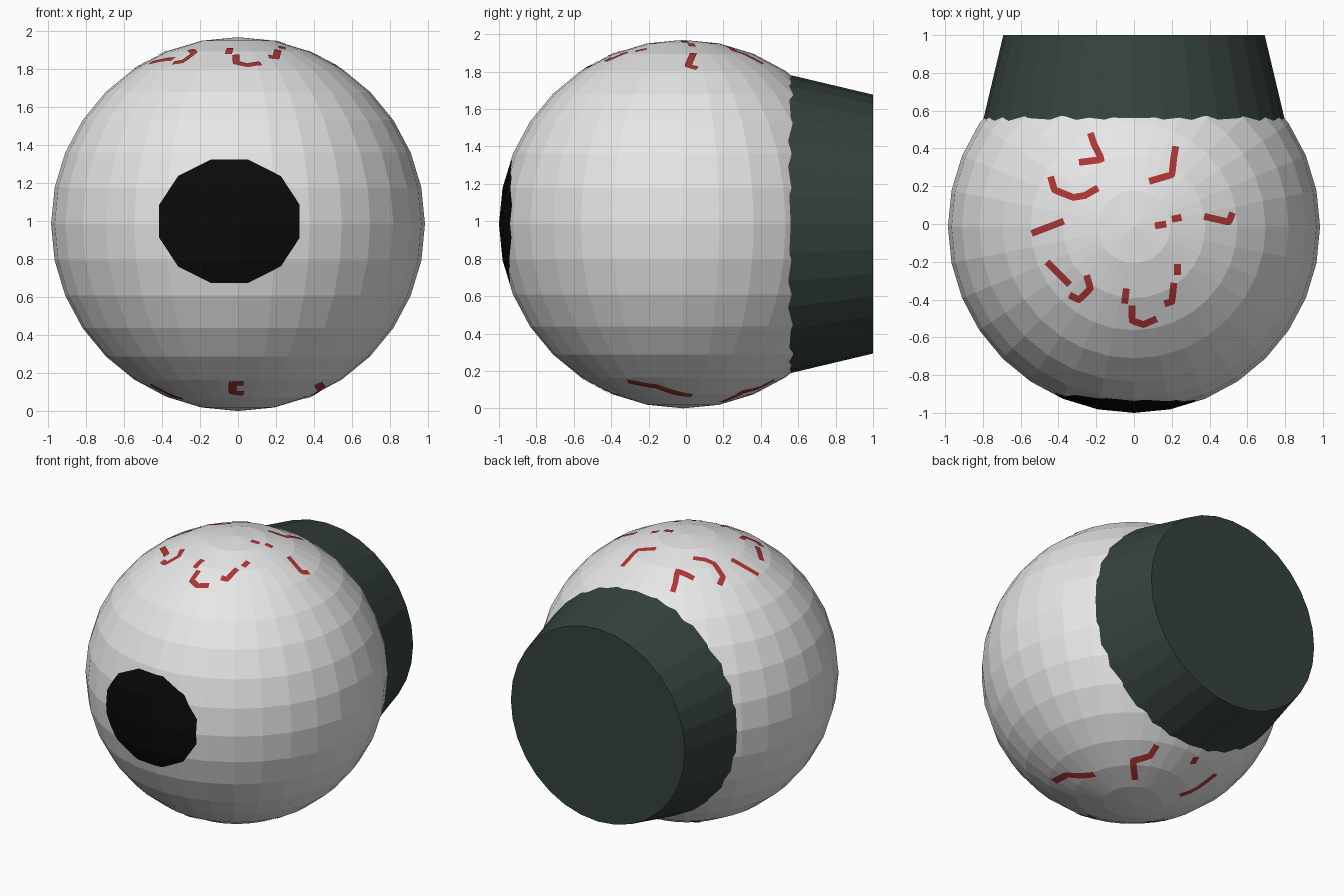
import bpy, bmesh, math
from mathutils import Vector
from mathutils.bvhtree import BVHTree

if "Cube" in bpy.data.objects:
    bpy.data.objects.remove(bpy.data.objects["Cube"])

C = Vector((0, -0.015, 0.985))   # eyeball centre
R = 0.985


def material(name, col):
    m = bpy.data.materials.new(name)
    m.diffuse_color = (*col, 1)
    m.use_nodes = True
    m.node_tree.nodes["Principled BSDF"].inputs["Base Color"].default_value = m.diffuse_color
    return m


white = material("eye_white", (0.8, 0.8, 0.8))
black = material("pupil_black", (0.003, 0.003, 0.003))
red = material("vein_red", (0.43, 0.036, 0.036))
green = material("dark_green", (0.036, 0.055, 0.046))


def finish(bm, name, *mats):
    me = bpy.data.meshes.new(name)
    bm.to_mesh(me)
    for m in mats:
        me.materials.append(m)
    ob = bpy.data.objects.new(name, me)
    bpy.context.collection.objects.link(ob)
    return ob


# Eyeball, with the pupil outline cut into the front faces
bm = bmesh.new()
bmesh.ops.create_uvsphere(bm, u_segments=32, v_segments=16, radius=R)
bmesh.ops.translate(bm, verts=bm.verts, vec=C)
tree = BVHTree.FromBMesh(bm)
px, pz, rx, rz, sides = -0.045, 1.0, 0.37, 0.325, 12
planes = []
for i in range(sides):
    t = 2 * math.pi * i / sides
    n = Vector((math.cos(t) / rx, 0, math.sin(t) / rz)).normalized()
    planes.append((Vector((px + rx * math.cos(t), 0, pz + rz * math.sin(t))), n))
for co, n in planes:
    faces = [f for f in bm.faces if f.calc_center_median().y < -0.75]
    geom = set(faces)
    for f in faces:
        geom.update(f.edges)
        geom.update(f.verts)
    bmesh.ops.bisect_plane(bm, geom=list(geom), plane_co=co, plane_no=n)
for f in bm.faces:
    c = f.calc_center_median()
    if c.y < -0.7 and all((c - co).dot(n) < 0 for co, n in planes):
        f.material_index = 1
finish(bm, "eyeball", white, black)

# Tapered stalk behind the eyeball
bm = bmesh.new()
y0, y1, r0, r1, n = 0.46, 1.0, 0.82, 0.692, 32
rings = []
for y, r in ((y0, r0), (y1, r1)):
    rings.append([bm.verts.new((r * math.cos(2 * math.pi * i / n), y,
                                C.z + r * math.sin(2 * math.pi * i / n))) for i in range(n)])
for i in range(n):
    j = (i + 1) % n
    bm.faces.new((rings[0][i], rings[0][j], rings[1][j], rings[1][i]))
bm.faces.new(rings[1])
bm.faces.new(rings[0])
bmesh.ops.recalc_face_normals(bm, faces=bm.faces)
finish(bm, "stalk", green)


# Veins: thin strips draped over the eyeball along (x, y) paths
def drape(x, y, side):
    hit, nor, _, _ = tree.ray_cast(Vector((x, y, C.z + 3 * side)), Vector((0, 0, -side)))
    return hit + (hit - C).normalized() * 0.004


def vein(bm, pts, side, width):
    path = []
    for a, b in zip(pts, pts[1:]):
        a, b = Vector(a), Vector(b)
        k = max(1, round((b - a).length / 0.015))
        path += [a.lerp(b, i / k) for i in range(k)]
    path.append(Vector(pts[-1]))
    prev = None
    for i, p in enumerate(path):
        d = (path[min(i + 1, len(path) - 1)] - path[max(i - 1, 0)]).normalized()
        s = Vector((-d.y, d.x)) * width / 2
        row = [bm.verts.new(drape(*(p + s * k), side)) for k in (-1, 0, 1)]
        if prev:
            for k in (0, 1):
                f = bm.faces.new((prev[k], prev[k + 1], row[k + 1], row[k]))
                f.normal_update()
                if f.normal.z * side < 0:
                    f.normal_flip()
        prev = row


top = [
    [(-.23, .48), (-.21, .42), (-.17, .34), (-.29, .325)],
    [(-.44, .25), (-.42, .18), (-.32, .14), (-.26, .15), (-.19, .19)],
    [(-.54, -.05), (-.37, .015)],
    [(-.46, -.2), (-.34, -.32)],
    [(-.34, -.375), (-.29, -.4), (-.23, -.34), (-.25, -.27)],
    [(-.04, -.34), (-.05, -.42)],
    [(-.01, -.43), (-.01, -.51), (.05, -.53), (.12, -.5)],
    [(.23, -.21), (.23, -.27)],
    [(.21, -.31), (.2, -.41), (.16, -.42)],
    [(.11, -.01), (.17, .0)],
    [(.2, .025), (.25, .035)],
    [(.37, .04), (.5, .01), (.52, .06)],
    [(.22, .41), (.21, .35), (.2, .26), (.08, .225)],
]
bottom = [
    [(.42, -.31), (.44, -.16), (.36, .03)],
    [(.2, .47), (.19, .39), (.26, .3), (.15, .19)],
    [(-.35, .41), (-.3, .29), (-.22, .2)],
    [(-.1, .51), (-.11, .46)],
    [(.03, -.53), (-.03, -.53), (-.03, -.44), (.03, -.43)],
    [(-.46, -.22), (-.37, -.2), (-.29, -.22)],
]
for name, paths, side, w in (("top_veins", top, 1, 0.036), ("bottom_veins", bottom, -1, 0.042)):
    bm = bmesh.new()
    for p in paths:
        vein(bm, p, side, w)
    finish(bm, name, red)
